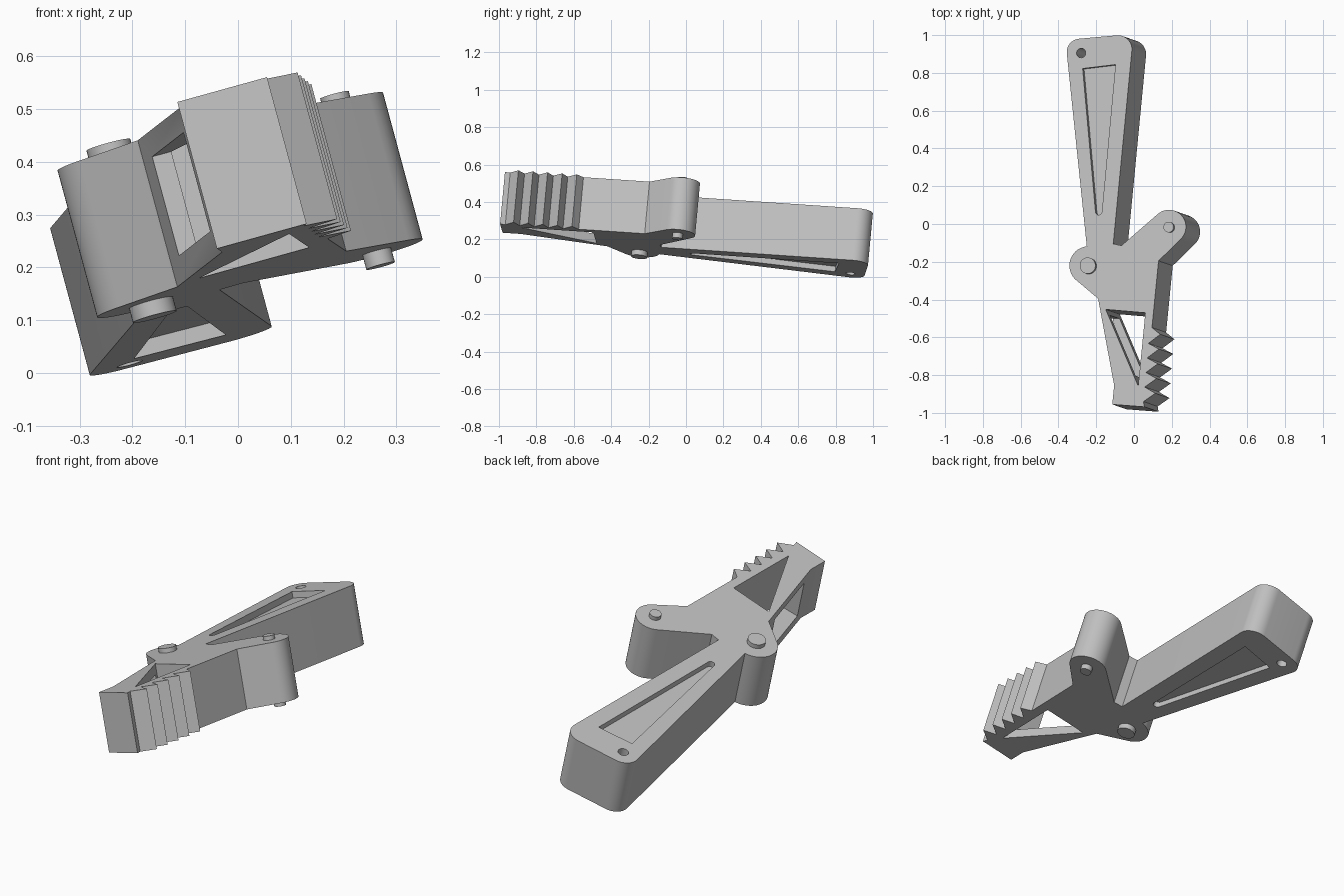
import bpy, bmesh
from math import cos, sin, radians
from mathutils import Matrix, Vector

if "Cube" in bpy.data.objects:
    bpy.data.objects.remove(bpy.data.objects["Cube"])

# Tilted working frame: plan coordinates on the sloping top, depth along its normal
SLOPE_X, SLOPE_Y, TOP = 0.27, -0.0935, 0.455
THICK = 0.289
normal = Vector((-SLOPE_X, -SLOPE_Y, 1)).normalized()
FRAME = Matrix(((1, 0, normal.x, 0),
                (0, 1, normal.y, 0),
                (SLOPE_X, SLOPE_Y, normal.z, TOP),
                (0, 0, 0, 1)))

grey = bpy.data.materials.new("light_grey")
grey.use_nodes = True
colour = (0.53, 0.53, 0.53, 1)
grey.diffuse_color = colour
grey.node_tree.nodes["Principled BSDF"].inputs["Base Color"].default_value = colour


def arc(cx, cy, r, start, end, n=14):
    angles = [radians(start + (end - start) * i / n) for i in range(n + 1)]
    return [(cx + r * cos(a), cy + r * sin(a)) for a in angles]


def prism(name, outline, low, high):
    """Extrude a plan outline between two depths in the tilted frame."""
    bm = bmesh.new()
    face = bm.faces.new([bm.verts.new((x, y, low)) for x, y in outline])
    ext = bmesh.ops.extrude_face_region(bm, geom=[face])
    verts = [g for g in ext["geom"] if isinstance(g, bmesh.types.BMVert)]
    bmesh.ops.translate(bm, verts=verts, vec=(0, 0, high - low))
    bmesh.ops.transform(bm, matrix=FRAME, verts=bm.verts)
    bmesh.ops.recalc_face_normals(bm, faces=bm.faces)
    mesh = bpy.data.meshes.new(name)
    bm.to_mesh(mesh)
    bm.free()
    mesh.materials.append(grey)
    ob = bpy.data.objects.new(name, mesh)
    bpy.context.collection.objects.link(ob)
    return ob


def activate(ob):
    bpy.ops.object.select_all(action='DESELECT')
    ob.select_set(True)
    bpy.context.view_layer.objects.active = ob


def cut(target, outline, low, high):
    cutter = prism("cutter", outline, low, high)
    cutter.hide_render = True
    mod = target.modifiers.new("cut", 'BOOLEAN')
    mod.operation, mod.solver, mod.object = 'DIFFERENCE', 'EXACT', cutter
    activate(target)
    bpy.ops.object.modifier_apply(modifier=mod.name)
    bpy.data.objects.remove(cutter)


def disc(x, y, r, n=32):
    # Narrowed across so it is round on the tilted plane
    return [(x + (px - x) * 0.965, py) for px, py in arc(x, y, r, 0, 360 * (n - 1) / n, n - 1)]


# Saw teeth running up the jaw edge
teeth = []
for i in range(5):
    teeth += [(0.05 + 0.0065 * i, -0.94 + 0.077 * i),
              (0.113 + 0.0065 * i, -0.896 + 0.078 * i)]

# Lever body: toothed jaw, pivot lobe, long arm and pivot boss in one plate
outline = [(-0.115, -0.955), (0.055, -0.968)] + teeth
outline += [(0.095, -0.548), (0.13, -0.195)]
outline += arc(0.185, -0.015, 0.09, -46, 131, 20)
outline += [(-0.066, -0.114), (-0.11, -0.105)]
outline += arc(-0.085, 0.925, 0.074, -5, 94)
outline += arc(-0.285, 0.91, 0.071, 94, 185)
outline += [(-0.25, -0.118)]
outline += arc(-0.24, -0.22, 0.102, 105, 235, 18)
outline += [(-0.19, -0.395), (-0.105, -0.855)]
body = prism("lever_body", outline, -THICK, 0)

# Triangular opening through the jaw, and the window in its left wall
cut(body, [(-0.15, -0.452), (0.022, -0.858), (0.06, -0.47)], -THICK - 0.05, 0.05)
cut(body, [(-0.3, -0.48), (-0.3, -0.8), (0.015, -0.8), (-0.1, -0.48)], -0.24, -0.045)

# Tapered shallow recess on both sides of the arm
recess = [(-0.098, 0.844), (-0.272, 0.823)] + arc(-0.187, 0.065, 0.017, 185, 355, 8)
cut(body, recess, -0.03, 0.05)
cut(body, recess, -THICK - 0.05, -THICK + 0.03)

# Hole at the end of the arm
cut(body, disc(-0.28, 0.905, 0.025), -THICK - 0.05, 0.05)

# Pivot pins standing proud of both faces
pins = [prism("main_pivot_pin", disc(-0.24, -0.222, 0.043), -THICK - 0.028, 0.022),
        prism("lobe_pivot_pin", disc(0.188, -0.018, 0.028), -THICK - 0.028, 0.02)]

for ob in [body] + pins:
    activate(ob)
    bpy.ops.object.shade_smooth_by_angle(angle=radians(25))
